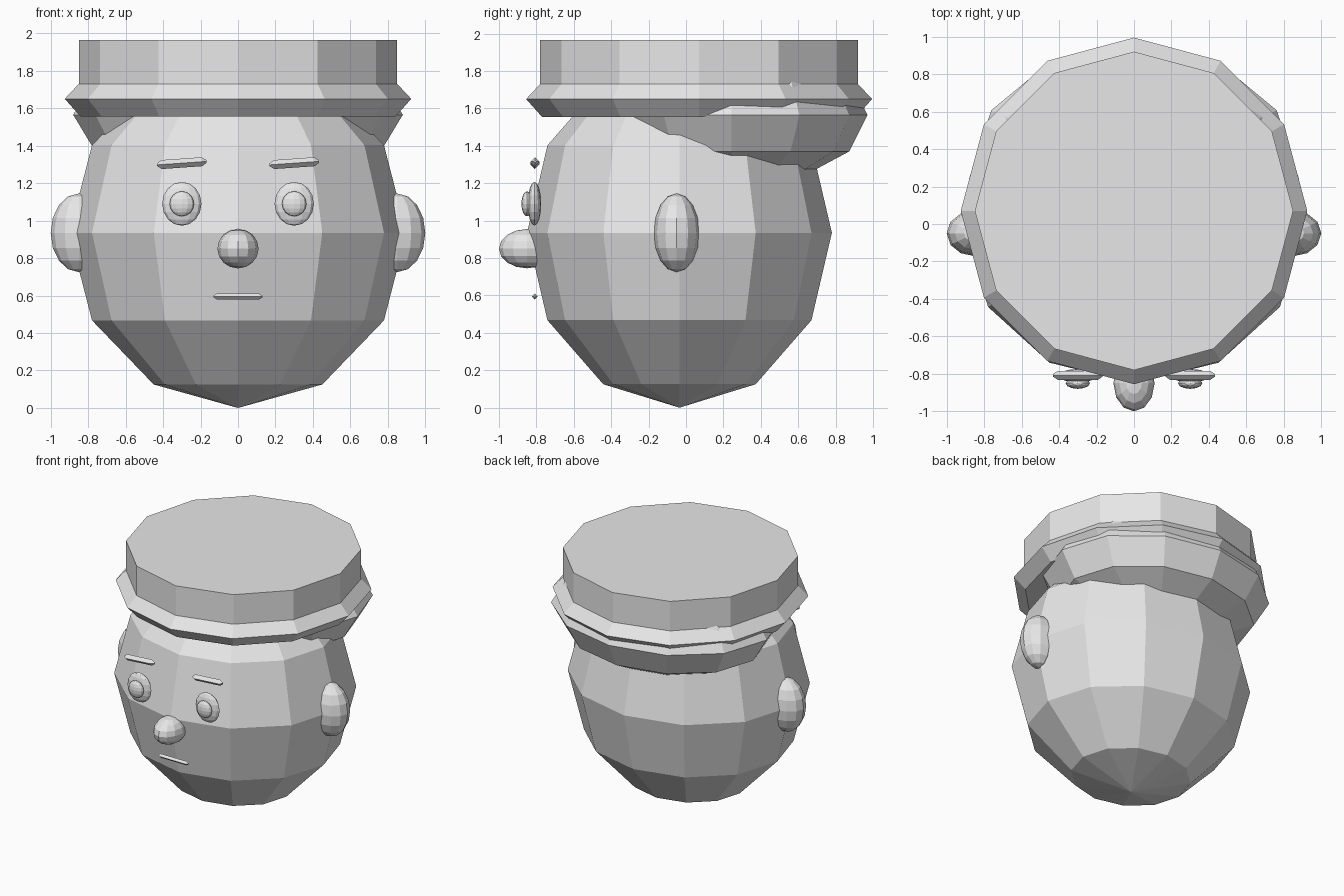
import bpy, bmesh, math
from mathutils import Matrix

cube = bpy.data.objects.get("Cube")
if cube:
    bpy.data.objects.remove(cube, do_unlink=True)

grey = bpy.data.materials.new("light grey")
grey.use_nodes = True
grey.diffuse_color = (0.8, 0.8, 0.8, 1)
grey.node_tree.nodes["Principled BSDF"].inputs["Base Color"].default_value = (0.8, 0.8, 0.8, 1)


def finish(name, bm, loc, rot=(0, 0, 0)):
    bmesh.ops.recalc_face_normals(bm, faces=bm.faces)
    mesh = bpy.data.meshes.new(name)
    bm.to_mesh(mesh)
    bm.free()
    mesh.materials.append(grey)
    ob = bpy.data.objects.new(name, mesh)
    ob.location, ob.rotation_euler = loc, rot
    bpy.context.collection.objects.link(ob)
    return ob


def ball(name, loc, radii, sides=12, rings=8):
    """Faceted ellipsoid."""
    bm = bmesh.new()
    bmesh.ops.create_uvsphere(bm, u_segments=sides, v_segments=rings, radius=1,
                              matrix=Matrix.Diagonal((*radii, 1)))
    return finish(name, bm, loc)


def lathe(name, profile, sides, loc, rot=(0, 0, 0)):
    """Stack of rings (radius, height), closed with flat caps."""
    bm = bmesh.new()
    rings = []
    for r, z in profile:
        rings.append([bm.verts.new((r * math.cos(a), r * math.sin(a), z))
                      for a in (math.tau * i / sides for i in range(sides))])
    for low, high in zip(rings, rings[1:]):
        for i in range(sides):
            j = (i + 1) % sides
            bm.faces.new((low[i], low[j], high[j], high[i]))
    bm.faces.new(rings[0])
    bm.faces.new(rings[-1])
    return finish(name, bm, loc, rot)


def bar(name, loc, half, r, tilt):
    """Thin diamond-section rod lying along x with tapered ends."""
    profile = [(r * 0.3, -half), (r, -half + r), (r, half - r), (r * 0.3, half)]
    lathe(name, profile, 4, loc, (0, math.radians(90 - tilt), 0))


# Head and the hair showing below the back of the hat
ball("head", (0, -0.035, 0.935), (0.9, 0.815, 0.935), rings=6)
ball("hair", (0, 0.244, 1.565), (0.88, 0.726, 0.39), rings=6)

# Flat-topped hat with a flared band
lathe("hat", [(0.84, 1.555), (0.925, 1.65), (0.85, 1.73), (0.85, 1.965)], 12, (0, 0.07, 0))

# Paired features
for side, s in (("left", 1), ("right", -1)):
    ball(side + "_ear", (0.85 * s, -0.05, 0.935), (0.15, 0.122, 0.21))
    ball(side + "_eye", (0.3 * s, -0.81, 1.09), (0.105, 0.036, 0.117))
    ball(side + "_pupil", (0.3 * s, -0.85, 1.09), (0.065, 0.03, 0.067))
    bar(side + "_eyebrow", (0.3 * s, -0.808, 1.307), 0.132, 0.024, 4)

# Nose and mouth
ball("nose", (0, -0.85, 0.85), (0.11, 0.15, 0.105))
bar("mouth", (0, -0.808, 0.595), 0.13, 0.016, 0)
